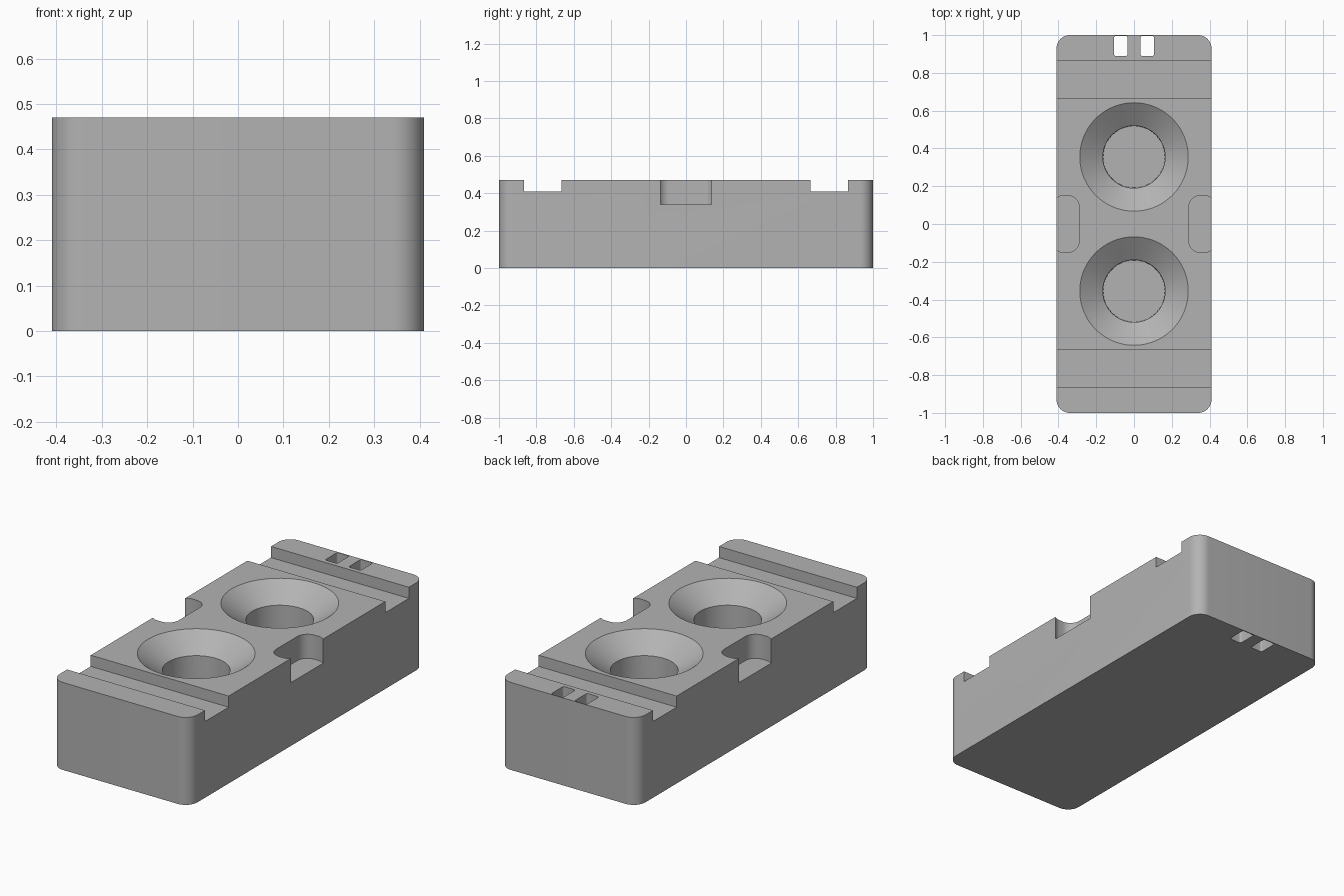
import bpy, bmesh, math

if "Cube" in bpy.data.objects:
    bpy.data.objects.remove(bpy.data.objects["Cube"], do_unlink=True)

W, L, H = 0.41, 1.0, 0.47          # half width, half length, height

grey = bpy.data.materials.new("plain grey")
grey.use_nodes = True
grey.diffuse_color = (0.45, 0.45, 0.45, 1)
grey.node_tree.nodes["Principled BSDF"].inputs["Base Color"].default_value = (0.45, 0.45, 0.45, 1)


def rounded_box(bm, x0, x1, y0, y1, z0, z1, r=0.0, steps=12):
    """Upright box with rounded vertical corners."""
    corners = [(x1 - r, y1 - r), (x0 + r, y1 - r), (x0 + r, y0 + r), (x1 - r, y0 + r)]
    outline = []
    for i, (cx, cy) in enumerate(corners):
        for k in range(steps + 1 if r else 1):
            a = math.pi / 2 * (i + k / steps)
            outline.append((cx + r * math.cos(a), cy + r * math.sin(a)))
    loft(bm, [[(x, y, z) for x, y in outline] for z in (z0, z1)])


def loft(bm, rings):
    """Closed solid through a stack of matching rings, bottom to top."""
    rows = [[bm.verts.new(p) for p in ring] for ring in rings]
    n = len(rows[0])
    bm.faces.new(rows[0][::-1])
    bm.faces.new(rows[-1])
    for lo, hi in zip(rows, rows[1:]):
        for i in range(n):
            j = (i + 1) % n
            bm.faces.new((lo[i], lo[j], hi[j], hi[i]))


def lathe(bm, cy, profile, n=96):
    """Solid of revolution about the vertical axis at (0, cy)."""
    loft(bm, [[(r * math.cos(2 * math.pi * i / n), cy + r * math.sin(2 * math.pi * i / n), z)
               for i in range(n)] for r, z in profile])


def to_object(bm, name):
    mesh = bpy.data.meshes.new(name)
    bm.to_mesh(mesh)
    bm.free()
    mesh.materials.append(grey)
    obj = bpy.data.objects.new(name, mesh)
    bpy.context.collection.objects.link(obj)
    return obj


# Main block with rounded upright corners
bm = bmesh.new()
rounded_box(bm, -W, W, -L, L, 0, H, r=0.07)
block = to_object(bm, "block")

# All recesses, gathered in one cutter
bm = bmesh.new()
top = H + 0.1
slope = (0.287 - 0.165) / 0.088
for s in (-1, 1):
    # Cross grooves near both ends
    y0, y1 = sorted((s * 0.665, s * 0.866))
    rounded_box(bm, -W - 0.1, W + 0.1, y0, y1, 0.41, top)
    # Countersunk blind holes
    lathe(bm, s * 0.355, [(0.163, 0.255), (0.165, H - 0.088), (0.287 + slope * 0.05, H + 0.05)])
    # Rounded side pockets
    x0, x1 = sorted((s * 0.29, s * 0.433))
    rounded_box(bm, x0, x1, -0.15, 0.15, 0.34, top, r=0.06)
    # Small through slots at the back
    x0, x1 = sorted((s * 0.034, s * 0.106))
    rounded_box(bm, x0, x1, 0.89, 0.995, -0.1, top, r=0.01, steps=4)
cutter = to_object(bm, "recess_cutter")
cutter.hide_render = True

# Cut, then drop the helper
mod = block.modifiers.new("recesses", 'BOOLEAN')
mod.operation = 'DIFFERENCE'
mod.solver = 'EXACT'
mod.object = cutter
bpy.context.view_layer.objects.active = block
for o in bpy.context.selected_objects:
    o.select_set(False)
block.select_set(True)
bpy.ops.object.modifier_apply(modifier=mod.name)
bpy.data.objects.remove(cutter, do_unlink=True)
bpy.ops.object.shade_smooth_by_angle(angle=math.radians(25))
